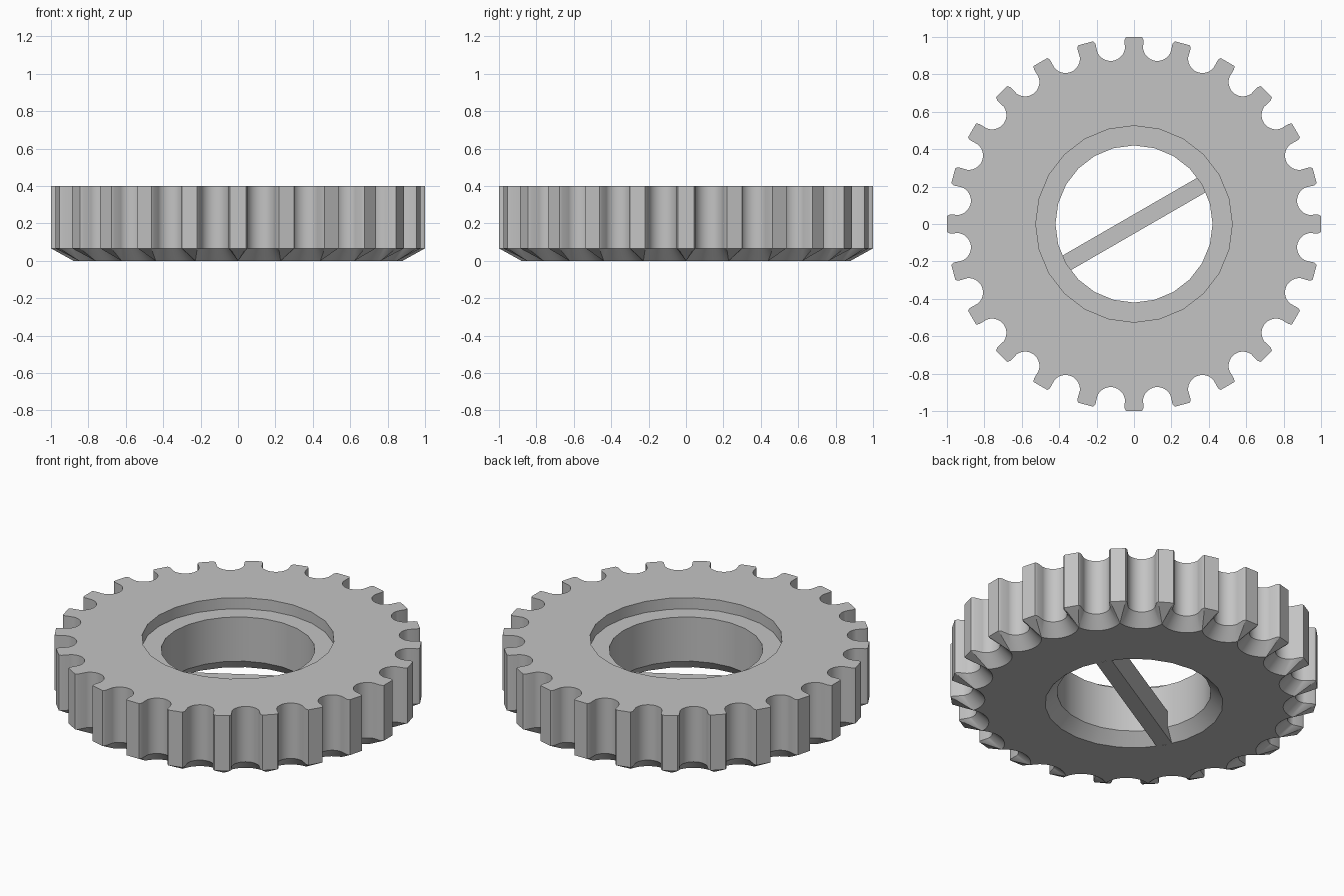
import bpy, bmesh
from math import sin, cos, pi, radians, atan2
from mathutils import Matrix, Vector

cube = bpy.data.objects.get("Cube")
if cube:
    bpy.data.objects.remove(cube, do_unlink=True)

TEETH = 24
STEP = 2 * pi / TEETH
HEIGHT, CHAMFER = 0.4, 0.067
GROOVE_R, GROOVE_CENTRE = 0.077, 0.957
STEPS = 7

grey = bpy.data.materials.new("plain_grey")
grey.use_nodes = True
grey.diffuse_color = (0.55, 0.55, 0.55, 1)
grey.node_tree.nodes["Principled BSDF"].inputs["Base Color"].default_value = grey.diffuse_color


def finish(name, bm):
    bmesh.ops.remove_doubles(bm, verts=bm.verts, dist=1e-4)
    bmesh.ops.recalc_face_normals(bm, faces=bm.faces)
    mesh = bpy.data.meshes.new(name)
    bm.to_mesh(mesh)
    bm.free()
    mesh.materials.append(grey)
    obj = bpy.data.objects.new(name, mesh)
    bpy.context.collection.objects.link(obj)
    bpy.ops.object.select_all(action='DESELECT')
    obj.select_set(True)
    bpy.context.view_layer.objects.active = obj
    bpy.ops.object.shade_smooth_by_angle(angle=radians(30))
    return obj


def half_outlines():
    """Half a tooth pitch, tooth axis on +y: the wall outline and the chamfered foot outline."""
    centre = Vector((GROOVE_CENTRE * sin(STEP / 2), GROOVE_CENTRE * cos(STEP / 2)))
    tip, ridge = [(0, 1), (0.042, 1), (0.05, 0.985)], Vector((0, 0.88))
    wall = [Vector(p) for p in tip]
    foot = [ridge.copy() for p in tip]
    root = -pi / 2 - STEP / 2
    wall_start = atan2(0.935 - centre.y, 0.045 - centre.x) - 2 * pi
    wall_start += 2 * pi if wall_start < -3 * pi / 2 else 0
    foot_start = atan2(ridge.y - centre.y, ridge.x - centre.x)
    foot_radius = (ridge - centre).length
    for i in range(STEPS + 1):
        f = i / STEPS
        a = wall_start + (root - wall_start) * f
        b = foot_start + (root - foot_start) * f
        wall.append(centre + GROOVE_R * Vector((cos(a), sin(a))))
        foot.append(centre + foot_radius * Vector((cos(b), sin(b))))
    return wall, foot


def mirrored(points):
    """Reflect a half outline about the middle of the groove."""
    axis = Vector((sin(STEP / 2), cos(STEP / 2)))
    return points + [2 * p.dot(axis) * axis - p for p in reversed(points[:-1])]


# Toothed wheel: one pitch of outer wall, faces and stepped bore, repeated around the axis
wall, foot = (mirrored(h) for h in half_outlines())
bore = [(0.525, HEIGHT), (0.525, 0.333), (0.42, 0.333), (0.42, CHAMFER), (0.486, 0)]
bm = bmesh.new()
for k in range(TEETH):
    turn = Matrix.Rotation(k * STEP, 3, 'Z')

    def ring(points, z):
        return [bm.verts.new(turn @ Vector((p[0], p[1], z))) for p in points]

    def strip(a, b):
        for i in range(len(a) - 1):
            bm.faces.new((a[i], a[i + 1], b[i + 1], b[i]))

    top, low, base = ring(wall, HEIGHT), ring(wall, CHAMFER), ring(foot, 0)
    strip(top, low)
    strip(low, base)
    steps = [ring([(0, r), (r * sin(STEP), r * cos(STEP))], z) for r, z in bore]
    for a, b in zip(steps, steps[1:]):
        strip(a, b)
    # skip the repeated ridge points in the lower face
    inner_base = base[2:-2]
    bm.faces.new(top + steps[0][::-1])
    bm.faces.new(inner_base + steps[-1][::-1])
finish("toothed_wheel", bm)

# Crossbar spanning the bore at the bottom
bm = bmesh.new()
bmesh.ops.create_cube(bm, size=1, matrix=Matrix.Rotation(radians(30), 4, 'Z')
                      @ Matrix.Translation((0, 0, 0.082))
                      @ Matrix.Diagonal((0.966, 0.09, 0.164, 1)))
finish("crossbar", bm)
